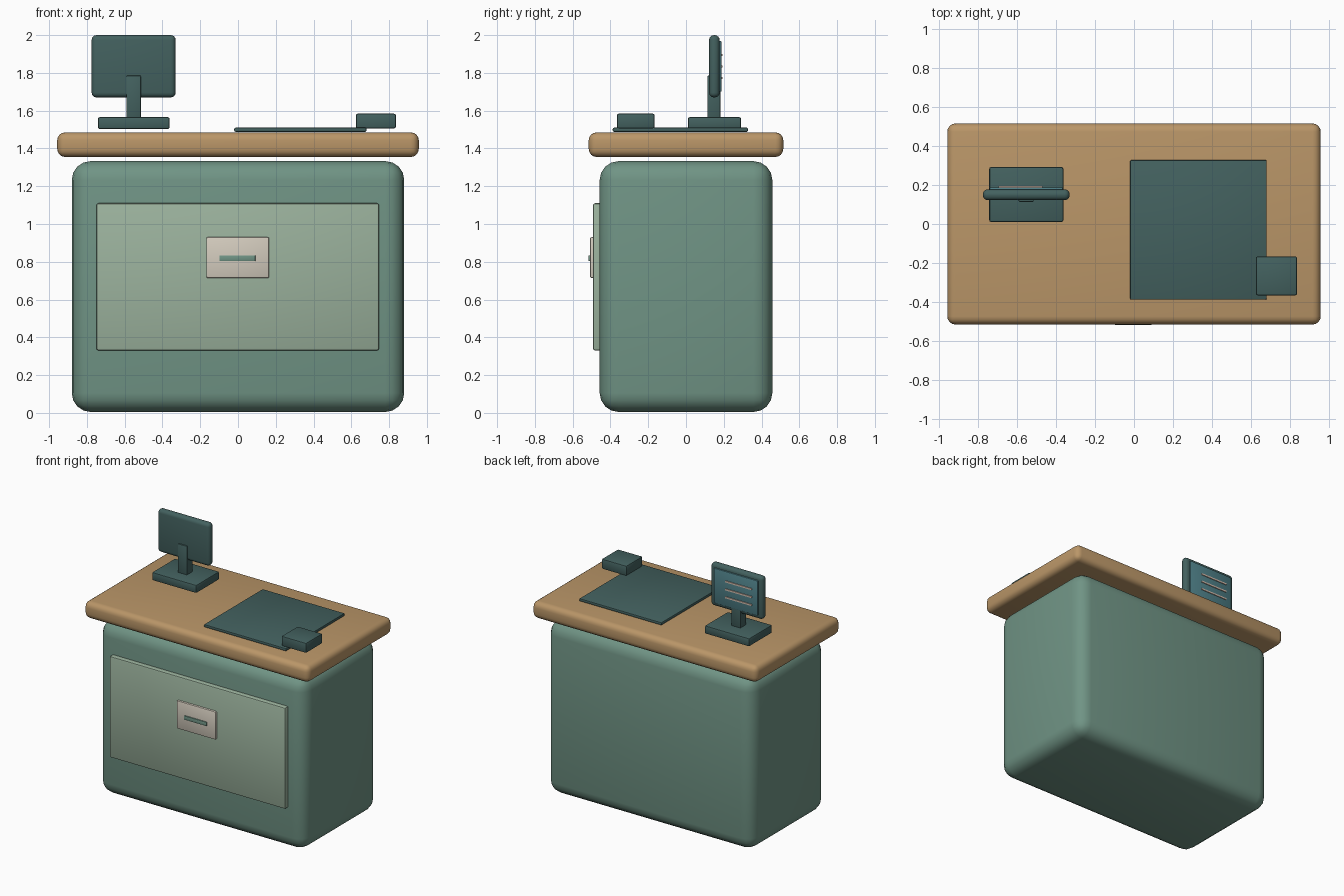
import bpy, math

if "Cube" in bpy.data.objects:
    bpy.data.objects.remove(bpy.data.objects["Cube"])


def material(name, rgb):
    """Flat material from 0-255 display values, stored as linear."""
    m = bpy.data.materials.new(name)
    lin = [((c / 255 + 0.055) / 1.055) ** 2.4 for c in rgb]
    m.diffuse_color = (*lin, 1)
    m.use_nodes = True
    m.node_tree.nodes["Principled BSDF"].inputs["Base Color"].default_value = m.diffuse_color
    return m


GREEN = material("sage_green", (112, 148, 133))
PALE = material("pale_green", (155, 178, 157))
CREAM = material("cream", (212, 204, 190))
WOOD = material("warm_wood", (186, 150, 104))
DARK = material("dark_teal", (67, 97, 95))
SCREEN = material("screen_teal", (80, 130, 138))
LINE = material("screen_line", (212, 190, 175))


def box(name, x, y, z, mat, bevel=0.0, segments=2):
    """Rounded box spanning the given (min, max) ranges."""
    bpy.ops.mesh.primitive_cube_add(
        size=1, location=[(a + b) / 2 for a, b in (x, y, z)])
    ob = bpy.context.object
    ob.name = name
    ob.scale = [b - a for a, b in (x, y, z)]
    bpy.ops.object.transform_apply(location=False, rotation=False, scale=True)
    ob.data.materials.append(mat)
    if bevel:
        mod = ob.modifiers.new("round_edges", 'BEVEL')
        mod.width, mod.segments = bevel, segments
        bpy.ops.object.modifier_apply(modifier=mod.name)
        bpy.ops.object.shade_smooth_by_angle(angle=math.radians(35))
    return ob


# Counter body and worktop
box("cabinet", (-0.88, 0.88), (-0.457, 0.457), (0.005, 1.333), GREEN, 0.1, 4)
box("worktop", (-0.957, 0.957), (-0.515, 0.515), (1.355, 1.485), WOOD, 0.042, 4)

# Front panel with plaque and a plain raised bar
box("front_panel", (-0.75, 0.747), (-0.493, -0.44), (0.33, 1.11), PALE, 0.012)
box("plaque", (-0.168, 0.165), (-0.508, -0.48), (0.714, 0.93), CREAM, 0.008)
box("plaque_bar", (-0.098, 0.092), (-0.517, -0.50), (0.804, 0.834), GREEN, 0.003)

# Monitor, facing the back of the counter
box("monitor_base", (-0.742, -0.362), (0.01, 0.292), (1.503, 1.566), DARK, 0.01)
box("monitor_post", (-0.591, -0.514), (0.113, 0.183), (1.55, 1.786), DARK, 0.006)
box("monitor_case", (-0.775, -0.33), (0.122, 0.178), (1.67, 2.0), DARK, 0.026, 4)
box("screen", (-0.74, -0.365), (0.17, 0.188), (1.70, 1.97), SCREEN, 0.006)
for i in range(3):
    z = 1.895 - i * 0.061
    box(f"screen_line_{i + 1}", (-0.695, -0.47), (0.186, 0.194),
        (z - 0.006, z + 0.006), LINE)

# Desk mat and small box
box("desk_mat", (-0.02, 0.68), (-0.388, 0.328), (1.488, 1.51), DARK, 0.007)
box("small_box", (0.624, 0.836), (-0.366, -0.166), (1.506, 1.584), DARK, 0.01)
